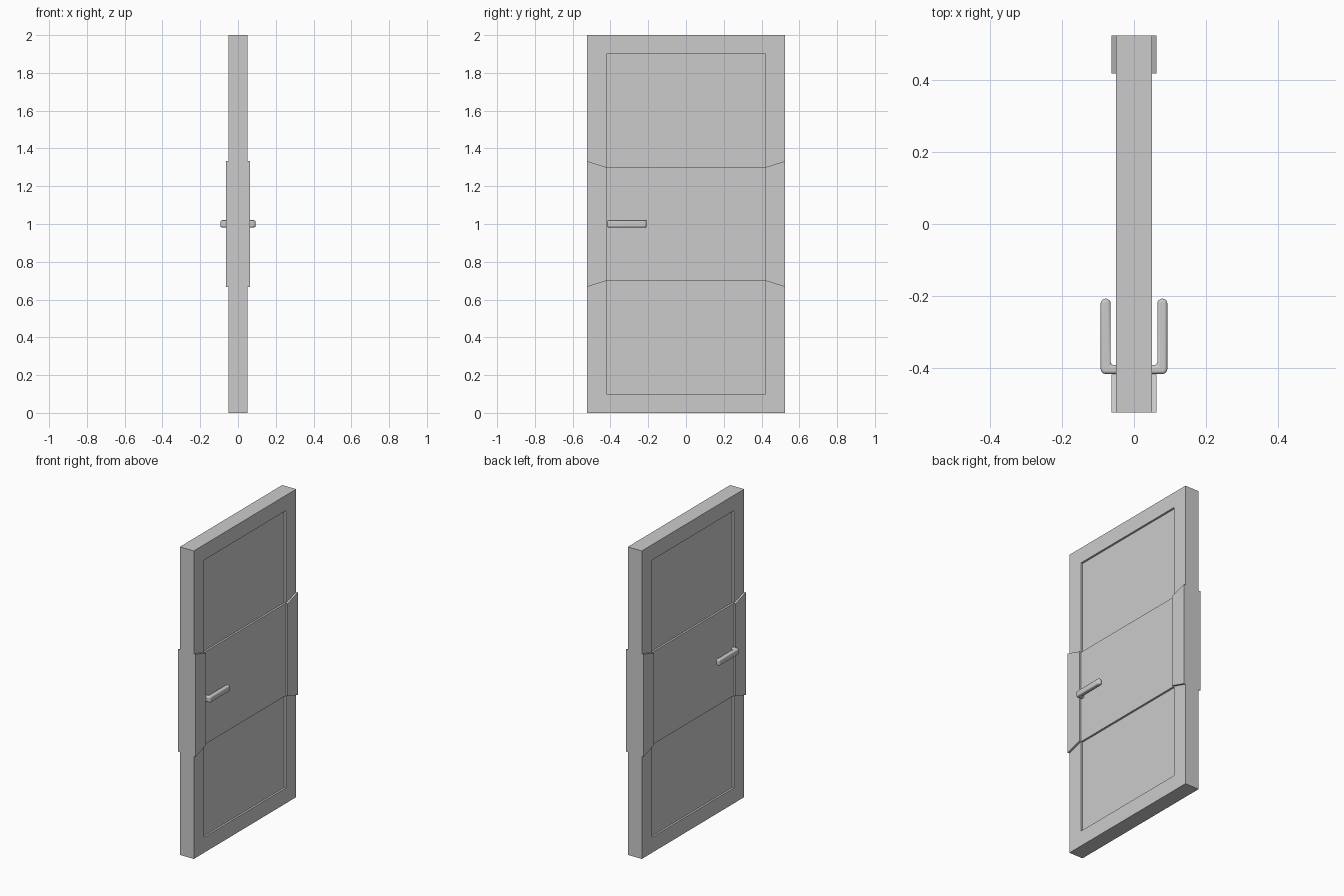
import bpy, bmesh
from math import sin, cos, pi, radians

if "Cube" in bpy.data.objects:
    bpy.data.objects.remove(bpy.data.objects["Cube"])


def make_object(name, bm):
    bmesh.ops.recalc_face_normals(bm, faces=bm.faces)
    mesh = bpy.data.meshes.new(name)
    bm.to_mesh(mesh)
    bm.free()
    obj = bpy.data.objects.new(name, mesh)
    bpy.context.collection.objects.link(obj)
    return obj


def prism(name, outline, start, vector):
    """Extrude a closed outline; start maps 2D points to 3D."""
    bm = bmesh.new()
    face = bm.faces.new([bm.verts.new(start(a, b)) for a, b in outline])
    ext = bmesh.ops.extrude_face_region(bm, geom=[face], use_keep_orig=True)
    verts = [e for e in ext["geom"] if isinstance(e, bmesh.types.BMVert)]
    bmesh.ops.translate(bm, verts=verts, vec=vector)
    return make_object(name, bm)


def slab(name, outline, half):
    """Outline in y,z, symmetric thickness along x."""
    return prism(name, outline, lambda y, z: (-half, y, z), (2 * half, 0, 0))


def flip_z(outline):
    return [(y, 2 - z) for y, z in outline]


W, IW = 0.525, 0.42          # outer and inner half widths
T, STEP = 0.05, 0.0125       # frame half thickness, relief step
ZO, ZI = 1.333, 1.30         # slanted joint heights, outer and inner

# Frame: upper and lower U sections
upper = [(-W, ZO), (-W, 2), (W, 2), (W, ZO),
         (IW, ZI), (IW, 1.9), (-IW, 1.9), (-IW, ZI)]
slab("upper_frame", upper, T)
slab("lower_frame", flip_z(upper), T)

# Thicker middle blocks of the frame
for side, label in ((-1, "latch"), (1, "hinge")):
    slab(label + "_side_block",
         [(side * W, 2 - ZO), (side * W, ZO), (side * IW, ZI), (side * IW, 2 - ZI)],
         T + STEP)

# Door panels: recessed top and bottom, raised middle band
top = [(-IW, ZI), (IW, ZI), (IW, 1.9), (-IW, 1.9)]
slab("upper_panel", top, T - STEP)
slab("lower_panel", flip_z(top), T - STEP)
slab("middle_panel", [(-IW, 2 - ZI), (IW, 2 - ZI), (IW, ZI), (-IW, ZI)], T)

# Lever handle: L outline in x,y with rounded tip and elbow
r, xc = 0.014, 0.079
tip = [(xc + r * cos(i * pi / 8), -0.222 + r * sin(i * pi / 8)) for i in range(9)]
elbow = [(xc + r * sin(i * pi / 8), -0.404 - r * cos(i * pi / 8)) for i in range(5)]
lever = tip + [(xc - r, -0.393), (0.045, -0.393), (0.045, -0.418)] + elbow
handle = prism("lever_handle", lever, lambda x, y: (x, y, 0.982), (0, 0, 0.038))
bevel = handle.modifiers.new("rounding", "BEVEL")
bevel.width = 0.008
bevel.segments = 4
bevel.limit_method = 'ANGLE'
bevel.angle_limit = radians(50)
mirror = handle.modifiers.new("both_sides", "MIRROR")
mirror.use_axis = (True, False, False)
bpy.ops.object.select_all(action='DESELECT')
handle.select_set(True)
bpy.context.view_layer.objects.active = handle
bpy.ops.object.shade_smooth_by_angle(angle=radians(40))
